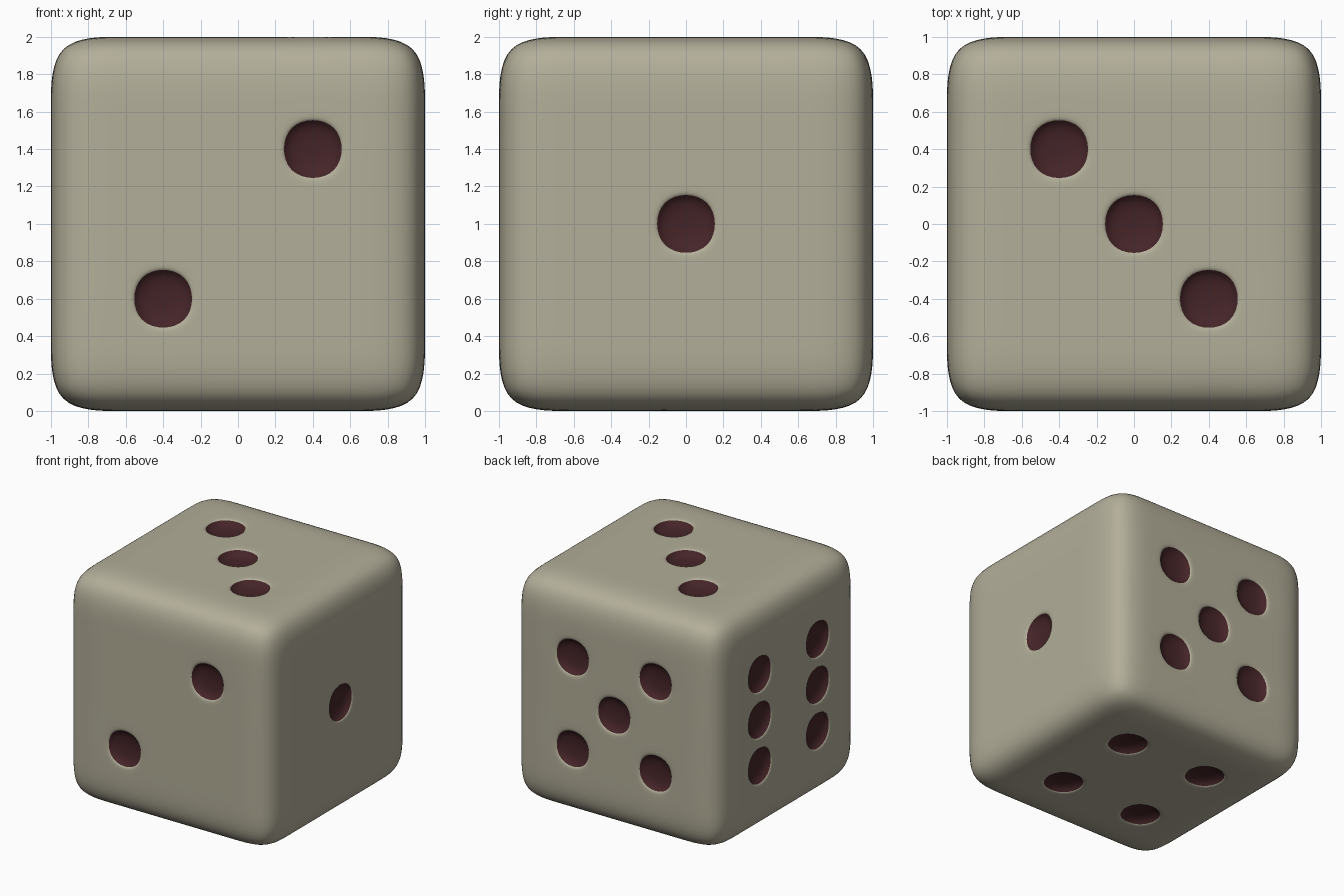
import bpy, bmesh
from mathutils import Vector

if "Cube" in bpy.data.objects:
    bpy.data.objects.remove(bpy.data.objects["Cube"])


def material(name, color):
    m = bpy.data.materials.new(name)
    m.diffuse_color = (*color, 1)
    m.use_nodes = True
    m.node_tree.nodes["Principled BSDF"].inputs["Base Color"].default_value = m.diffuse_color
    return m


# Pip layouts: face normal -> pip centres on that face
P = 0.4
CORNERS = [(a, b) for a in (-P, P) for b in (-P, P)]
PIPS = {
    (0, -1, 0): [(P, P), (-P, -P)],                            # front: two
    (1, 0, 0): [(0, 0)],                                       # right: one
    (0, 0, 1): [(-P, P), (0, 0), (P, -P)],                     # top: three
    (0, 0, -1): CORNERS,                                       # bottom: four
    (0, 1, 0): CORNERS + [(0, 0)],                             # back: five
    (-1, 0, 0): [(a, b) for a in (-P, P) for b in (-P, 0, P)], # left: six
}


def pip_centres():
    for normal, spots in PIPS.items():
        axis = next(i for i in range(3) if normal[i])
        for a, b in spots:
            c = [a, b]
            c.insert(axis, normal[axis])
            yield Vector(c)


# Cube divided into a 5 x 5 grid on each side
bm = bmesh.new()
bmesh.ops.create_cube(bm, size=2)
bmesh.ops.subdivide_edges(bm, edges=bm.edges[:], cuts=4, use_grid_fill=True)
centres = list(pip_centres())
cells = [f for f in bm.faces
         if any((f.calc_center_median() - c).length < 0.05 for c in centres)]

# Pips: a flat rim, then a pressed-in dish
bmesh.ops.inset_individual(bm, faces=cells, thickness=0.03, use_even_offset=True)
walls = bmesh.ops.inset_individual(bm, faces=cells, thickness=0.04, depth=-0.06,
                                   use_even_offset=True)["faces"]
for f in list(walls) + cells:
    f.material_index = 1
for f in bm.faces:
    f.smooth = True
bmesh.ops.translate(bm, verts=bm.verts[:], vec=(0, 0, 1))

# Rounded die body
mesh = bpy.data.meshes.new("die")
bm.to_mesh(mesh)
bm.free()
mesh.materials.append(material("ivory", (0.45, 0.425, 0.32)))
mesh.materials.append(material("dark_red", (0.06, 0.018, 0.021)))
die = bpy.data.objects.new("die", mesh)
bpy.context.collection.objects.link(die)
sub = die.modifiers.new("rounding", "SUBSURF")
sub.levels = sub.render_levels = 3
